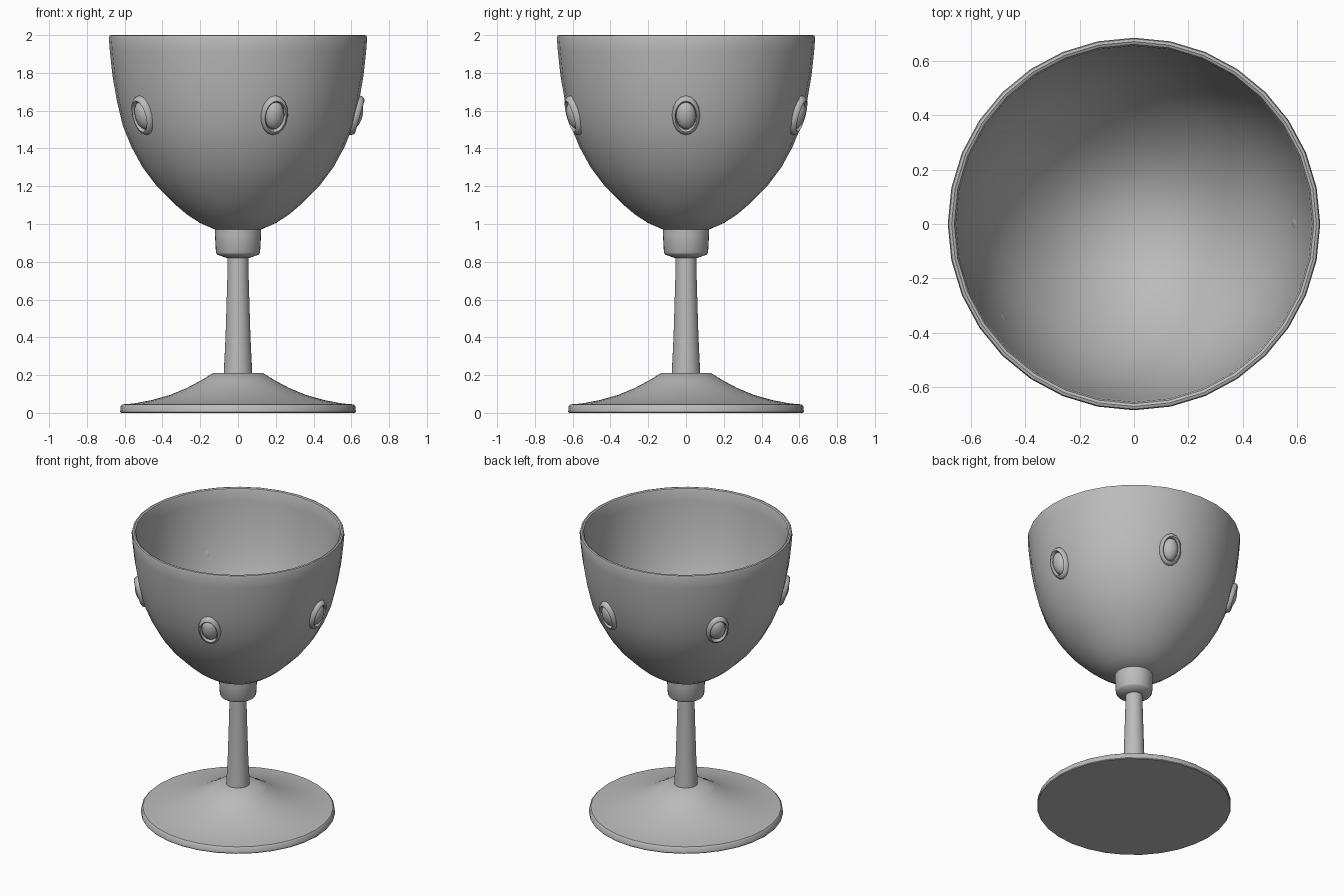
import bpy, bmesh, math
from mathutils import Matrix, Vector

cube = bpy.data.objects.get("Cube")
if cube:
    bpy.data.objects.remove(cube)

grey = bpy.data.materials.new("plain grey")
grey.use_nodes = True
COLOUR = (0.5, 0.5, 0.5, 1)
grey.diffuse_color = COLOUR
grey.node_tree.nodes["Principled BSDF"].inputs["Base Color"].default_value = COLOUR


def finish(bm, name, sharp=40):
    """Turn a bmesh into a shaded object."""
    bmesh.ops.recalc_face_normals(bm, faces=bm.faces)
    mesh = bpy.data.meshes.new(name)
    bm.to_mesh(mesh)
    bm.free()
    mesh.materials.append(grey)
    obj = bpy.data.objects.new(name, mesh)
    bpy.context.collection.objects.link(obj)
    bpy.ops.object.select_all(action="DESELECT")
    obj.select_set(True)
    bpy.context.view_layer.objects.active = obj
    bpy.ops.object.shade_smooth_by_angle(angle=math.radians(sharp))
    return obj


def lathe(name, profile, sides=32):
    """Spin a (radius, height) profile around the z axis."""
    bm = bmesh.new()
    verts = [bm.verts.new((r, 0, z)) for r, z in profile]
    edges = [bm.edges.new(pair) for pair in zip(verts, verts[1:])]
    bmesh.ops.spin(bm, geom=verts + edges, axis=(0, 0, 1), cent=(0, 0, 0),
                   angle=math.tau, steps=sides)
    bmesh.ops.remove_doubles(bm, verts=bm.verts, dist=0.0005)
    return finish(bm, name)


# Bowl: outer wall, rounded lip, inner wall
outer = [(0, 0.965), (0.12, 0.97), (0.2, 1.005), (0.27, 1.05), (0.34, 1.11),
         (0.43, 1.2), (0.505, 1.3), (0.565, 1.41), (0.61, 1.52),
         (0.643, 1.66), (0.665, 1.79), (0.678, 1.91), (0.684, 1.985)]
lip = [(0.68, 1.997), (0.67, 2.0), (0.66, 1.995)]
inner = [(0.654, 1.98), (0.648, 1.91), (0.634, 1.79), (0.61, 1.66), (0.575, 1.53),
         (0.53, 1.42), (0.47, 1.315), (0.395, 1.22), (0.305, 1.13), (0.2, 1.06),
         (0.1, 1.025), (0, 1.015)]
lathe("bowl", outer + lip + inner)

# Collar, stem and foot
lathe("collar", [(0, 0.99), (0.123, 0.985), (0.122, 0.94), (0.117, 0.85),
                 (0.11, 0.838), (0.06, 0.82), (0, 0.82)])
lathe("stem", [(0, 0.85), (0.054, 0.85), (0.057, 0.7), (0.066, 0.4),
               (0.076, 0.2), (0, 0.2)])
lathe("foot", [(0, 0.212), (0.13, 0.212), (0.19, 0.175), (0.27, 0.132), (0.36, 0.095),
               (0.46, 0.067), (0.55, 0.05), (0.612, 0.045), (0.621, 0.036),
               (0.624, 0.005), (0.62, 0), (0, 0)])

# Five oval jewels in raised settings, tilted to follow the bowl wall
COUNT = 5
TILT = math.radians(16)
for i in range(COUNT):
    place = (Matrix.Rotation(math.tau * i / COUNT, 4, "Z")
             @ Matrix.Translation((0.622, 0, 1.575))
             @ Matrix.Rotation(math.pi / 2 + TILT, 4, "Y"))

    # Local z points out of the wall, local x runs up and down it
    bm = bmesh.new()
    section = [(0.74, -0.015), (0.72, 0.016), (0.8, 0.024), (0.92, 0.02), (1.0, 0.004),
               (1.0, -0.015)]
    verts = [bm.verts.new((r, 0, z)) for r, z in section]
    edges = [bm.edges.new(pair) for pair in zip(verts, verts[1:])]
    bmesh.ops.spin(bm, geom=verts + edges, axis=(0, 0, 1), cent=(0, 0, 0),
                   angle=math.tau, steps=16)
    bmesh.ops.remove_doubles(bm, verts=bm.verts, dist=0.0005)
    bmesh.ops.scale(bm, vec=(0.107, 0.074, 1), verts=bm.verts)
    bmesh.ops.transform(bm, matrix=place, verts=bm.verts)
    finish(bm, f"jewel_setting_{i + 1}", 60)

    bm = bmesh.new()
    bmesh.ops.create_uvsphere(bm, u_segments=16, v_segments=10, radius=1)
    bmesh.ops.scale(bm, vec=(0.076, 0.052, 0.037), verts=bm.verts)
    bmesh.ops.transform(bm, matrix=place, verts=bm.verts)
    finish(bm, f"jewel_{i + 1}")
